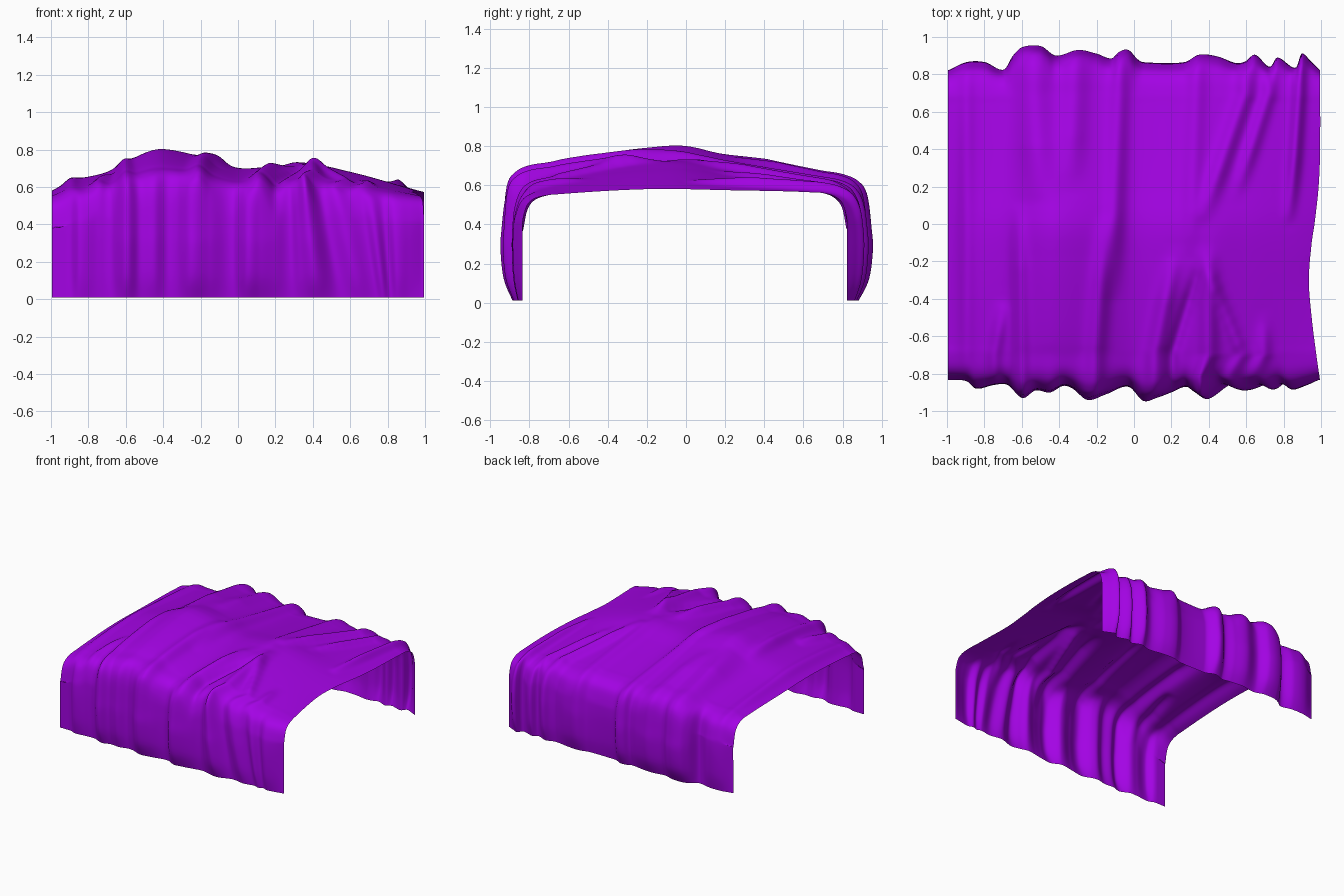
import bpy, bmesh, math

if "Cube" in bpy.data.objects:
    bpy.data.objects.remove(bpy.data.objects["Cube"])

NX, SUB = 220, 5


def curve(pts):
    """Smooth Hermite function through sorted (x, value) pairs."""
    n = len(pts)
    m = []
    for i in range(n):
        a, b = pts[max(i - 1, 0)], pts[min(i + 1, n - 1)]
        m.append((b[1] - a[1]) / (b[0] - a[0]))

    def f(x):
        x = max(pts[0][0], min(pts[-1][0], x))
        i = 0
        while i < n - 2 and x > pts[i + 1][0]:
            i += 1
        (x0, a), (x1, b) = pts[i], pts[i + 1]
        w = x1 - x0
        t = (x - x0) / w
        return (a * (1 + 2 * t) * (1 - t) ** 2 + b * t * t * (3 - 2 * t)
                + w * t * (1 - t) * (m[i] * (1 - t) - m[i + 1] * t))
    return f


# Outward bulge of the hanging folds, front and back
front = curve([(-1, .83), (-.9, .84), (-.85, .88), (-.75, .86), (-.68, .86), (-.6, .93),
               (-.53, .89), (-.45, .90), (-.38, .865), (-.33, .88), (-.25, .94), (-.15, .91),
               (-.03, .87), (.05, .945), (.12, .93), (.2, .90), (.28, .87), (.33, .90),
               (.4, .935), (.5, .86), (.6, .89), (.7, .86), (.75, .885), (.8, .855),
               (.85, .885), (.92, .865), (1, .83)])
back = curve([(-1, .82), (-.9, .865), (-.8, .865), (-.7, .825), (-.65, .90), (-.6, .945),
              (-.5, .95), (-.42, .90), (-.3, .93), (-.2, .91), (-.12, .885), (-.08, .92),
              (-.03, .93), (.02, .88), (.05, .865), (.27, .865), (.35, .905), (.45, .895),
              (.55, .86), (.6, .87), (.65, .905), (.73, .84), (.77, .89), (.87, .835),
              (.9, .91), (.95, .87), (1, .82)])

# Broad height of the top and how it fades along the depth
height = curve([(-1, .57), (-.88, .625), (-.7, .67), (-.5, .77), (-.4, .79), (-.2, .75),
                (0, .69), (.2, .70), (.4, .71), (.6, .67), (.8, .62), (1, .57)])
edge = curve([(-.85, .525), (-.7, .55), (-.2, .58), (.2, .575), (.7, .56), (.85, .53)])
fade = curve([(-.85, .50), (-.72, .68), (-.6, .78), (-.4, .88), (-.2, .96), (0, 1),
              (.2, .80), (.4, .60), (.6, .42), (.85, .25)])
pull = curve([(-.84, .0), (-.7, .02), (-.5, .045), (-.3, .06), (-.1, .045), (0, .03),
              (.2, .008), (.4, 0), (.84, 0)])

# Creases on the top: x0, y0, x1, y1, width, height
CREASES = [
    (.03, -1.1, .22, -.15, .05, .045), (.11, -1.0, .36, -.2, .035, -.03),
    (.40, -1.1, .40, -.1, .05, .045), (.62, -.8, .38, -.2, .04, .025),
    (-.12, -.4, -.06, 1.2, .05, .035), (-.24, -1.1, -.15, .05, .05, .04),
    (-.60, -1.1, -.62, .1, .04, .035), (-.80, -1.0, -.70, -.4, .04, .03),
    (-.90, -1.1, -.90, 1.1, .04, .02), (.30, -.15, .35, 1.1, .05, .025),
    (.36, .0, .70, 1.0, .05, .04), (.55, .15, .82, 1.0, .04, .03),
    (.84, .0, .92, 1.2, .035, .045), (.70, -1.1, .70, -.5, .04, .025),
    (-.52, .1, -.56, 1.2, .09, .05), (-.34, .2, -.30, 1.2, .07, .035),
]


def top(x, y):
    z = edge(y) + (height(x) - .57) * fade(y)
    for x0, y0, x1, y1, w, h in CREASES:
        t = (y - y0) / (y1 - y0)
        if 0 < t < 1:
            taper = min(1, 5 * t * (1 - t))
            d = x - x0 - t * (x1 - x0)
            z += h * taper * math.exp(-(d / w) ** 2)
    return z


def skirt(x, bulge, s):
    """Hanging side from hem to shoulder; s = -1 front, 1 back."""
    r = .835 if s < 0 else .822
    b = max(0, bulge(x) - r)
    z = top(x, s * .7)
    # rounder shoulder between the folds, tight at the right edge
    k = 1 + .5 * min(1, (1 - x) / .4) * max(0, 1 - b / .1)
    return [(s * (r + .45 * b), .01), (s * (r + .85 * b), .12),
            (s * (r + b), .27), (s * (r + .95 * b), .38),
            (s * (r - .003 + .8 * b), z - .12 * k), (s * (r - .025 + .6 * b), z - .05 * k),
            (s * (r - .065 + .3 * b), z - .016 * k)]


def smooth_path(p):
    out = []
    q = [p[0]] + p + [p[-1]]
    for i in range(1, len(q) - 2):
        a, b, c, d = q[i - 1:i + 3]
        for k in range(SUB):
            t = k / SUB
            out.append(tuple(.5 * (2 * b[j] + (c[j] - a[j]) * t
                       + (2 * a[j] - 5 * b[j] + 4 * c[j] - d[j]) * t * t
                       + (3 * b[j] - a[j] - 3 * c[j] + d[j]) * t ** 3) for j in (0, 1)))
    return out + [p[-1]]


# Draped sheet: one profile per column, bridged into a grid
bm = bmesh.new()
cols = []
for i in range(NX + 1):
    x = -1 + 2 * i / NX
    ys = [-.7 + 1.4 * k / 24 for k in range(25)]
    pts = skirt(x, front, -1) + [(y, top(x, y)) for y in ys] + skirt(x, back, 1)[::-1]
    col = []
    for y, z in smooth_path(pts):
        px = x * .995
        # right edge is drawn in on the top, right front folds slant on the skirt
        px -= pull(y) * max(0, (x - .6) / .4) ** 2
        if y < -.7:
            slant = max(0, 1 - ((x - .58) / .36) ** 2) ** 2
            px += .2 * (.27 - z) * slant * min(1, (-.7 - y) / .12)
        col.append(bm.verts.new((px, y, z)))
    cols.append(col)
for a, b in zip(cols, cols[1:]):
    for k in range(len(a) - 1):
        bm.faces.new((a[k], b[k], b[k + 1], a[k + 1]))
bm.normal_update()
for f in bm.faces:
    f.smooth = True
mesh = bpy.data.meshes.new("draped_sheet")
bm.to_mesh(mesh)
bm.free()
sheet = bpy.data.objects.new("draped_sheet", mesh)
bpy.context.collection.objects.link(sheet)

mat = bpy.data.materials.new("purple_cloth")
mat.diffuse_color = (.37, .001, .78, 1)
mat.use_nodes = True
mat.node_tree.nodes["Principled BSDF"].inputs["Base Color"].default_value = mat.diffuse_color
mesh.materials.append(mat)
